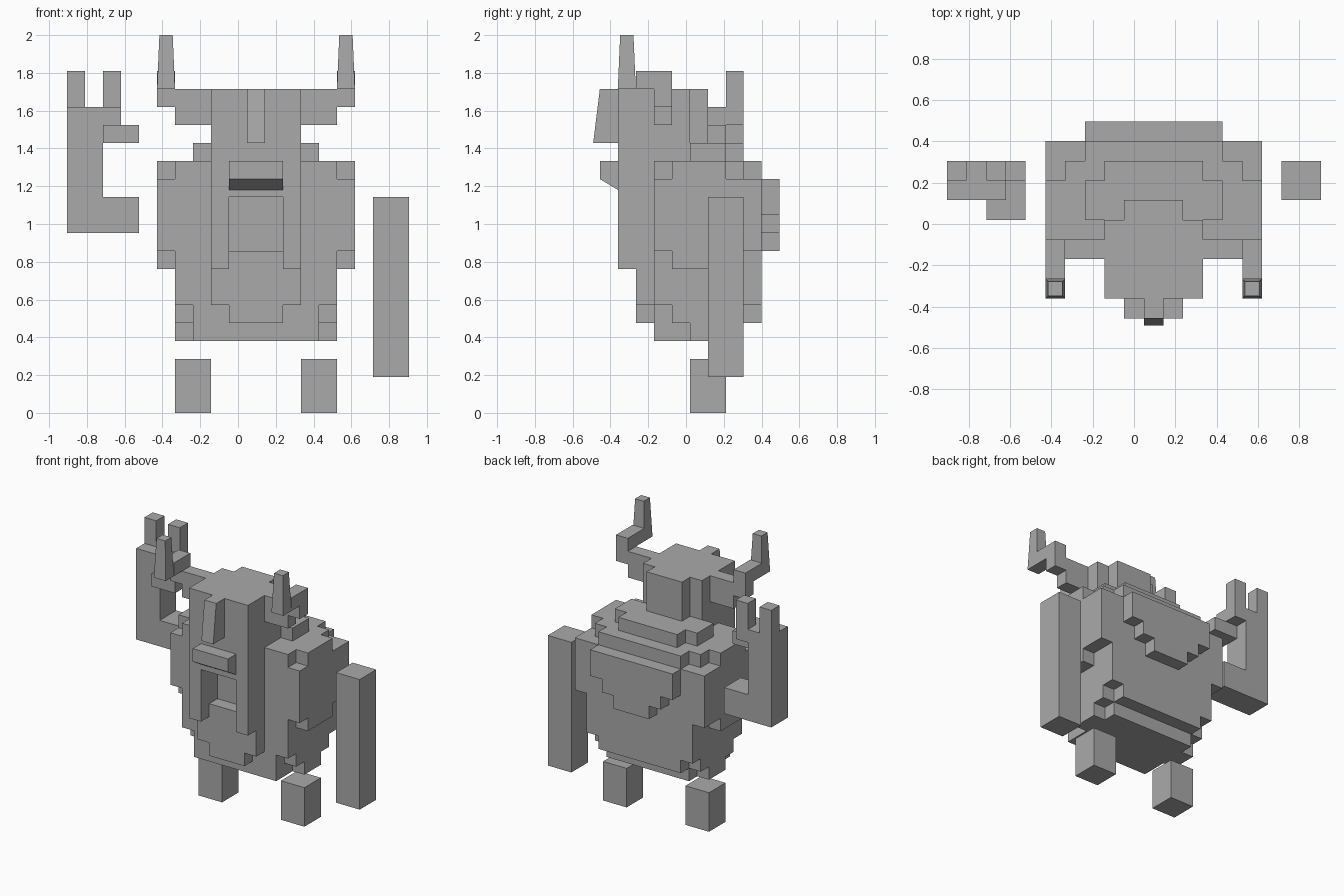
import bpy
import bmesh
from mathutils import Vector

cube = bpy.data.objects.get("Cube")
if cube:
    bpy.data.objects.remove(cube, do_unlink=True)

UNIT = 2 / 21                      # size of one block
ORIGIN = Vector((UNIT, 0.02, 0))   # middle of the body

stone = bpy.data.materials.new("stone_grey")
stone.use_nodes = True
GREY = (0.4, 0.4, 0.4, 1)
stone.diffuse_color = GREY
stone.node_tree.nodes["Principled BSDF"].inputs["Base Color"].default_value = GREY


def add_box(bm, x, y, z):
    """Add a box from its (low, high) ranges in block units."""
    verts = bmesh.ops.create_cube(bm, size=1)["verts"]
    for v in verts:
        v.co = ORIGIN + UNIT * Vector(
            [r[0] if c < 0 else r[1] for c, r in zip(v.co, (x, y, z))])
    return verts


def finish(bm, name):
    bmesh.ops.recalc_face_normals(bm, faces=bm.faces)
    mesh = bpy.data.meshes.new(name)
    bm.to_mesh(mesh)
    bm.free()
    mesh.materials.append(stone)
    obj = bpy.data.objects.new(name, mesh)
    bpy.context.scene.collection.objects.link(obj)
    return obj


def centred(name, *layers):
    """Part made of boxes centred on the body: (half width, y range, z range)."""
    bm = bmesh.new()
    for half, y, z in layers:
        add_box(bm, (-half, half), y, z)
    return finish(bm, name)


def blocks(name, *boxes):
    bm = bmesh.new()
    for box in boxes:
        add_box(bm, *box)
    return finish(bm, name)


def paired(name, *boxes):
    """Build the left part and its mirrored right twin."""
    blocks("left_" + name, *boxes)
    blocks("right_" + name, *[((-x[1], -x[0]), y, z) for x, y, z in boxes])


# Torso, stepped at its corners and underside
centred("torso",
        (3.5, (-2, 4), (5, 14)),
        (4.5, (-2, 4), (6, 13)),
        (4.5, (-2, 3), (6, 14)),
        (4.5, (-1, 3), (5, 6)))
centred("torso_base", (3.5, (-2, 3), (4, 5)), (4.5, (0, 2), (4, 5)))
paired("shoulder",
       ((4.5, 5.5), (-2, 4), (9, 13)),
       ((4.5, 5.5), (-1, 2), (8, 14)))
centred("belly_plate", (2.5, (-3, -2), (6, 9)), (1.5, (-3, -2), (5, 6)))
centred("back_plate",
        (3.5, (4, 5), (11, 13)),
        (2.5, (4, 5), (10, 11)),
        (1.5, (4, 5), (9, 10)))
centred("collar", (3.5, (0, 2), (14, 15)), (2.5, (0, 3), (14, 15)))

# Helmet with open face and long cheek guards
centred("helmet",
        (2.5, (-4, 0), (14, 18)),
        (1.5, (0, 1), (14, 18)),
        (2.5, (-4, -2), (12, 14)))
paired("cheek_guard",
       ((1.5, 2.5), (-4, -2), (9, 12)),
       ((1.5, 2.5), (-4, -3), (8, 9)))

# Visor ridge, underside sloping back down to the face
bm = bmesh.new()
for v in add_box(bm, (-1.5, 1.5), (-5, -4), (13, 14)):
    if v.co.z < 13.5 * UNIT and v.co.y > ORIGIN.y - 4.5 * UNIT:
        v.co.z -= UNIT * 0.6
finish(bm, "visor")

# Crest, leaning forward at the bottom
bm = bmesh.new()
for v in add_box(bm, (-0.5, 0.5), (-5, -4), (15, 18)):
    if v.co.z < 16 * UNIT and v.co.y < ORIGIN.y - 4.5 * UNIT:
        v.co.y -= UNIT * 0.37
finish(bm, "crest")

# Horns: arm, elbow and tapered tip
paired("horn_arm",
       ((2.5, 4.5), (-2, -1), (16, 18)),
       ((4.5, 5.5), (-2, -1), (17, 19)),
       ((4.5, 5.5), (-3, -1), (18, 19)))
for side, sign in (("left", 1), ("right", -1)):
    bm = bmesh.new()
    tip = add_box(bm, (sign * 5 - 0.5, sign * 5 + 0.5), (-4, -3), (18, 21))
    centre = ORIGIN + UNIT * Vector((sign * 5, -3.5, 21))
    for v in tip:
        if v.co.z > 20 * UNIT:
            v.co = centre + (v.co - centre) * 0.74
    finish(bm, side + "_horn_tip")

# Legs
paired("leg", ((2.5, 4.5), (0, 2), (0, 3)))

# Hanging left arm
blocks("left_arm", ((6.5, 8.5), (1, 3), (2, 12)))

# Raised right arm with palm, thumb and two fingers
blocks("right_arm",
       ((-10.5, -8.5), (1, 3), (10, 17)),
       ((-8.5, -6.5), (1, 3), (10, 12)))
blocks("right_palm", ((-8.5, -7.5), (1, 3), (16, 17)))
blocks("right_thumb", ((-8.5, -6.5), (0, 2), (15, 16)))
for i, x in enumerate((-10.5, -8.5)):
    blocks("right_finger_" + "ab"[i], ((x, x + 1), (2, 3), (17, 19)))
